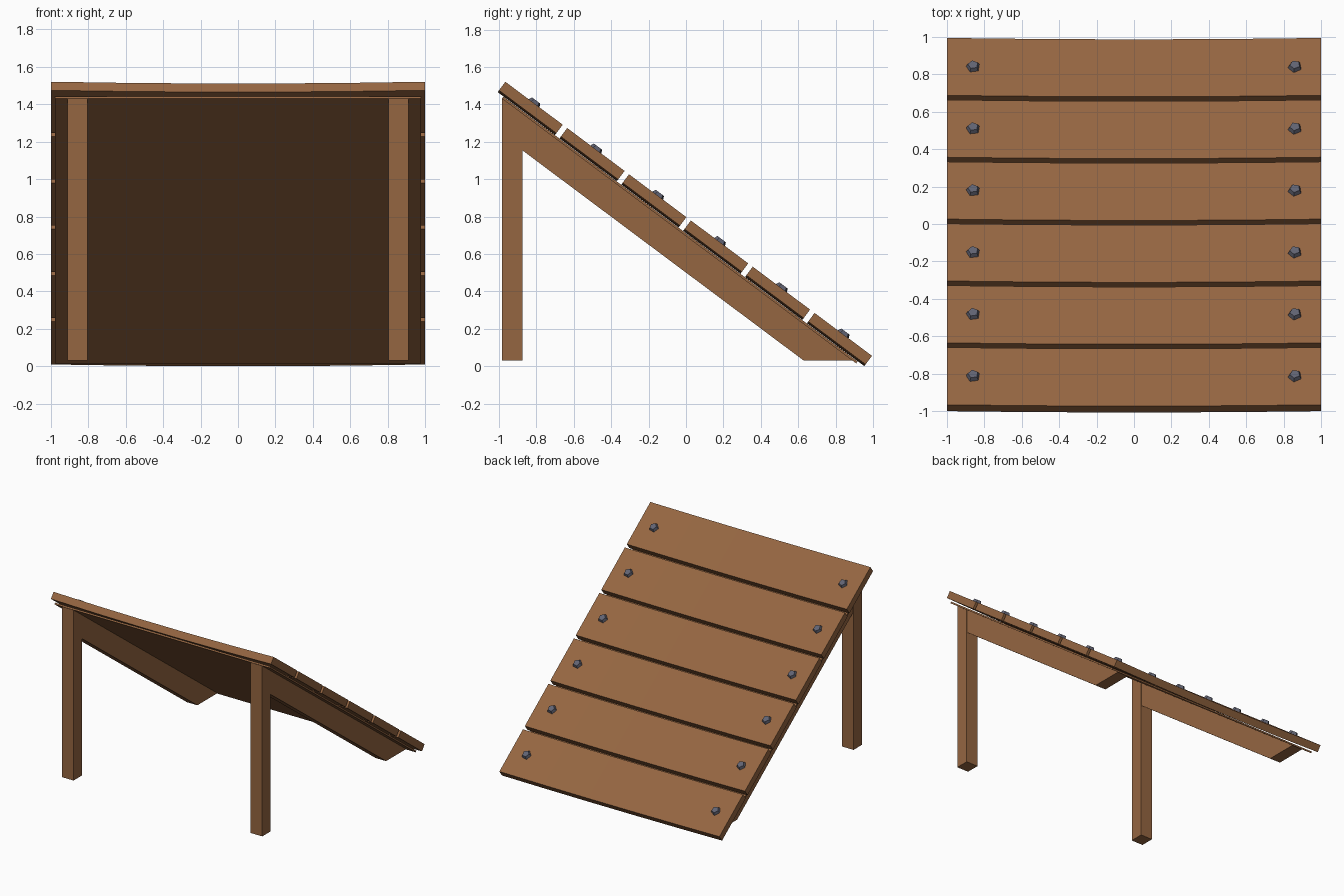
import bpy, bmesh, math
from mathutils import Matrix, Vector

if "Cube" in bpy.data.objects:
    bpy.data.objects.remove(bpy.data.objects["Cube"])


def material(name, rgb):
    mat = bpy.data.materials.new(name)
    mat.use_nodes = True
    mat.diffuse_color = (*rgb, 1)
    mat.node_tree.nodes["Principled BSDF"].inputs["Base Color"].default_value = (*rgb, 1)
    return mat


WOOD = material("brown wood", (0.30, 0.132, 0.053))
METAL = material("grey bolt metal", (0.12, 0.125, 0.17))

# Ramp frame: x across, y down the slope, z out of the ramp face
SLOPE = math.atan2(1.465, 1.96)
RAMP = Matrix.Translation((0, -1, 1.475)) @ Matrix.Rotation(-SLOPE, 4, "X")
LENGTH, THICK, GAP, SAG, PLANKS = 2.447, 0.057, 0.03, 0.012, 6
WIDTH = (LENGTH - GAP * (PLANKS - 1)) / PLANKS


def finish(name, bm, mat, matrix=Matrix()):
    bmesh.ops.recalc_face_normals(bm, faces=bm.faces)
    mesh = bpy.data.meshes.new(name)
    bm.to_mesh(mesh)
    bm.free()
    mesh.materials.append(mat)
    obj = bpy.data.objects.new(name, mesh)
    obj.matrix_world = matrix
    bpy.context.collection.objects.link(obj)
    return obj


def box(low, high):
    bm = bmesh.new()
    low, high = Vector(low), Vector(high)
    bmesh.ops.create_cube(bm, size=1, matrix=Matrix.Translation((low + high) / 2)
                          @ Matrix.Diagonal((*(high - low), 1)))
    return bm


def sag(x):
    return SAG * (1 - x * x)


# Planks, each bowed slightly down in the middle, with a bolt at each end
for i in range(PLANKS):
    start = i * (WIDTH + GAP)
    bm = box((-1, start, 0), (1, start + WIDTH, THICK))
    across = [e for e in bm.edges if abs(e.verts[0].co.x - e.verts[1].co.x) > 1]
    bmesh.ops.subdivide_edges(bm, edges=across, cuts=4, use_grid_fill=True)
    for v in bm.verts:
        v.co.z -= sag(v.co.x)
    finish(f"plank_{i + 1}", bm, WOOD, RAMP)

    for side, label in ((1, "left"), (-1, "right")):
        bm = bmesh.new()
        x = side * 0.86
        place = (Matrix.Translation((x, start + WIDTH / 2, THICK - sag(x) + 0.008))
                 @ Matrix.Rotation(math.radians(90 + side * 8), 4, "Z"))
        bmesh.ops.create_cone(bm, cap_ends=True, segments=5, radius1=0.041,
                              radius2=0.028, depth=0.028, matrix=place)
        finish(f"bolt_{label}_{i + 1}", bm, METAL, RAMP)

# Thin backing sheet under the planks
finish("backing_sheet", box((-0.978, 0.039, -0.026), (0.978, 2.404, -0.013)), WOOD, RAMP)

# Sloping side beams and upright legs
BEAM = [(-0.98, 1.428), (-0.98, 1.233), (0.63, 0.03), (0.89, 0.03)]
for side, label in ((1, "left"), (-1, "right")):
    bm = bmesh.new()
    face = bm.faces.new([bm.verts.new((side * 0.81, y, z)) for y, z in BEAM])
    extruded = bmesh.ops.extrude_face_region(bm, geom=[face], use_keep_orig=True)
    moved = [g for g in extruded["geom"] if isinstance(g, bmesh.types.BMVert)]
    bmesh.ops.translate(bm, verts=moved, vec=(side * 0.095, 0, 0))
    finish(f"{label}_beam", bm, WOOD)

    bm = box((side * 0.8575 - 0.0525, -0.985, 0.03), (side * 0.8575 + 0.0525, -0.875, 1.36))
    # Cut the leg top to follow the slope
    for v in bm.verts:
        if v.co.z > 1:
            v.co.z = 1.43 if v.co.y < -0.93 else 1.348
    finish(f"{label}_leg", bm, WOOD)
